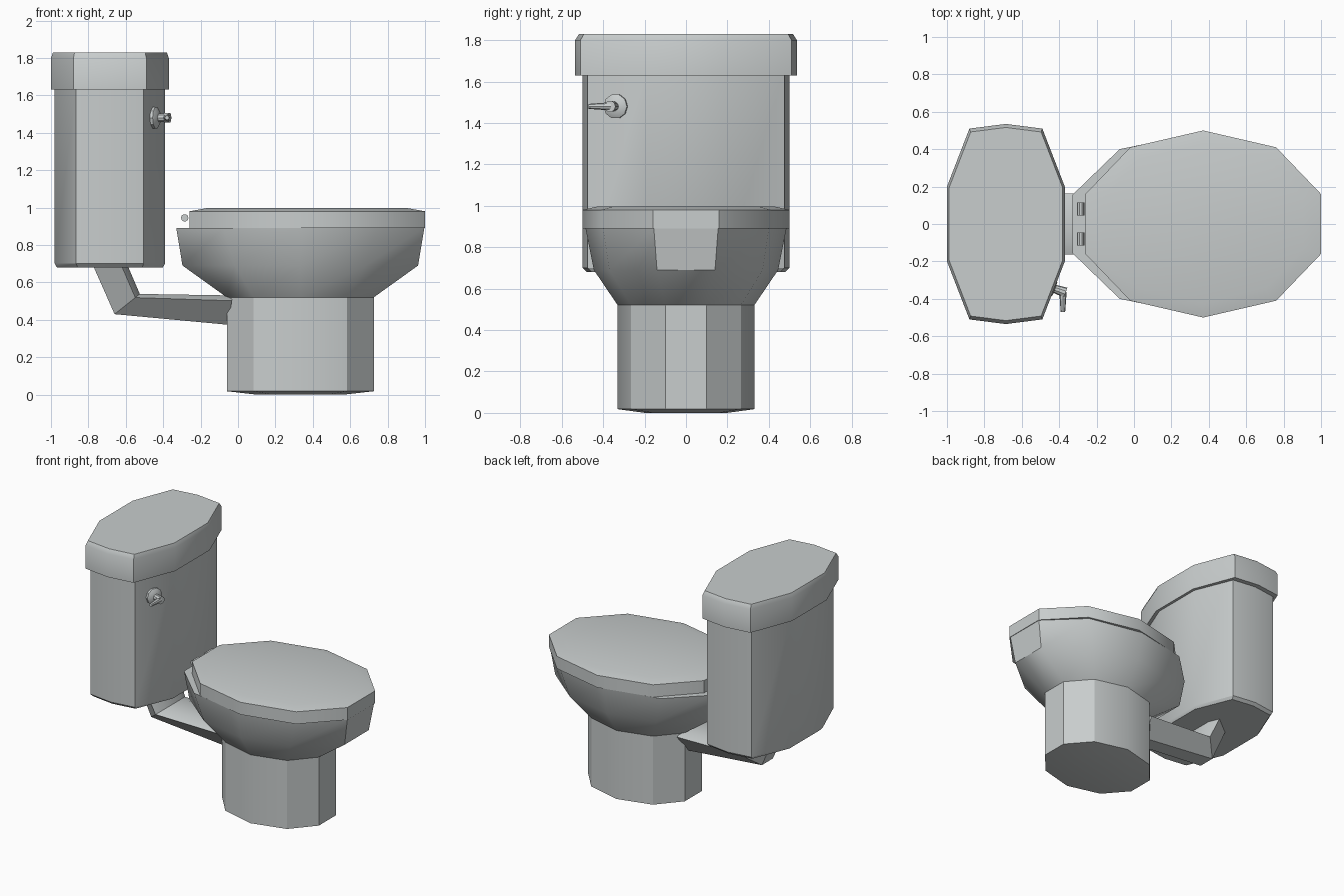
import bpy
import bmesh
import math
from mathutils import Vector

old = bpy.data.objects.get("Cube")
if old:
    bpy.data.objects.remove(old, do_unlink=True)

# One glazed ceramic colour for everything
ceramic = bpy.data.materials.new("pale grey ceramic")
ceramic.use_nodes = True
colour = (0.58, 0.61, 0.61, 1)
ceramic.diffuse_color = colour
ceramic.node_tree.nodes["Principled BSDF"].inputs["Base Color"].default_value = colour


def loft(name, rings, angle=34):
    """Skin a stack of equal-sized rings and cap both ends."""
    bm = bmesh.new()
    rows = [[bm.verts.new(p) for p in ring] for ring in rings]
    n = len(rows[0])
    for a, b in zip(rows, rows[1:]):
        for i in range(n):
            j = (i + 1) % n
            bm.faces.new((a[i], a[j], b[j], b[i]))
    bm.faces.new(rows[0][::-1])
    bm.faces.new(rows[-1])
    bmesh.ops.recalc_face_normals(bm, faces=bm.faces)
    mesh = bpy.data.meshes.new(name)
    bm.to_mesh(mesh)
    bm.free()
    mesh.materials.append(ceramic)
    obj = bpy.data.objects.new(name, mesh)
    bpy.context.collection.objects.link(obj)
    bpy.ops.object.select_all(action='DESELECT')
    obj.select_set(True)
    bpy.context.view_layer.objects.active = obj
    bpy.ops.object.shade_smooth_by_angle(angle=math.radians(angle))
    return obj


def decagon(cx, z, end, corner, mid_y, scale=1):
    """Ten-sided ring, mirrored in both axes, from one end and one corner point."""
    (ex, ey), (kx, ky) = end, corner
    half = [(ex, ey), (kx, ky), (0, mid_y), (-kx, ky), (-ex, ey)]
    pts = half + [(-x, -y) for x, y in half]
    return [(cx + x * scale, y * scale, z) for x, y in pts]


def rod(name, start, end, r1, r2, sides=10):
    """Straight tapered rod between two points."""
    start, end = Vector(start), Vector(end)
    turn = (end - start).to_track_quat('Z', 'Y')
    rings = []
    for centre, r in ((start, r1), (end, r2)):
        angles = [2 * math.pi * i / sides for i in range(sides)]
        rings.append([centre + turn @ Vector((r * math.cos(a), r * math.sin(a), 0))
                      for a in angles])
    return loft(name, rings)


# Tank with a chamfered underside
TX = -0.685
tank = ((0.295, 0.19), (0.18, 0.475), 0.5)
loft("tank", [decagon(TX, 0.68, *tank, scale=0.96),
              decagon(TX, 0.70, *tank),
              decagon(TX, 1.65, *tank)])

# Tank lid with a chamfered top
lid = ((0.315, 0.2), (0.195, 0.51), 0.535)
loft("tank_lid", [decagon(TX, 1.63, *lid),
                  decagon(TX, 1.80, *lid),
                  decagon(TX, 1.83, *lid, scale=0.965)])

# Pedestal flaring into the bowl
BX = 0.333
foot = ((0.393, 0.1), (0.25, 0.265), 0.33)
loft("bowl", [decagon(BX, 0, *foot, scale=0.6),
              decagon(BX, 0.018, *foot),
              decagon(BX, 0.52, *foot),
              decagon(BX, 0.69, (0.63, 0.14), (0.35, 0.37), 0.445),
              decagon(BX, 0.89, (0.663, 0.155), (0.41, 0.4), 0.485)])

# Closed seat with a gently domed top
seat = ((0.63, 0.16), (0.39, 0.41), 0.5)
loft("seat", [decagon(0.37, 0.89, *seat),
              decagon(0.37, 0.98, *seat),
              decagon(0.37, 0.997, *seat, scale=0.85)])

# Hinge barrels behind the seat
for side in (-1, 1):
    rod("hinge_left" if side > 0 else "hinge_right",
        (-0.285, side * 0.045, 0.945), (-0.285, side * 0.115, 0.945), 0.02, 0.02)

# Elbow pipe: a six-sided section swept through outer and inner edge pairs
section = [(0.11, 1), (0.19, 0.82), (0.07, 0), (-0.07, 0), (-0.19, 0.82), (-0.11, 1)]
stations = [((-0.775, 0.69), (-0.59, 0.69)),
            ((-0.66, 0.43), (-0.525, 0.538)),
            ((-0.05, 0.373), (-0.03, 0.53))]
pipe = []
for i, (outer, inner) in enumerate(stations):
    o, n = Vector(outer), Vector(inner)
    pipe.append([((o.lerp(n, f)).x, y * (1 - 0.1 * i), (o.lerp(n, f)).y)
                 for y, f in section])
loft("pipe", pipe, 25)

# Flush handle: round plate, knob and tapered lever
base = Vector((-0.455, -0.335, 1.48))
out = Vector((0.94, -0.34, 0))
rod("handle_plate", base - out * 0.02, base + out * 0.02, 0.06, 0.06)
rod("handle_plate_rim", base + out * 0.02, base + out * 0.035, 0.06, 0.035)
rod("handle_knob", base + out * 0.03, base + out * 0.095, 0.022, 0.028)
rod("handle_lever", base + out * 0.08, (-0.38, -0.47, 1.48), 0.02, 0.012, 8)
